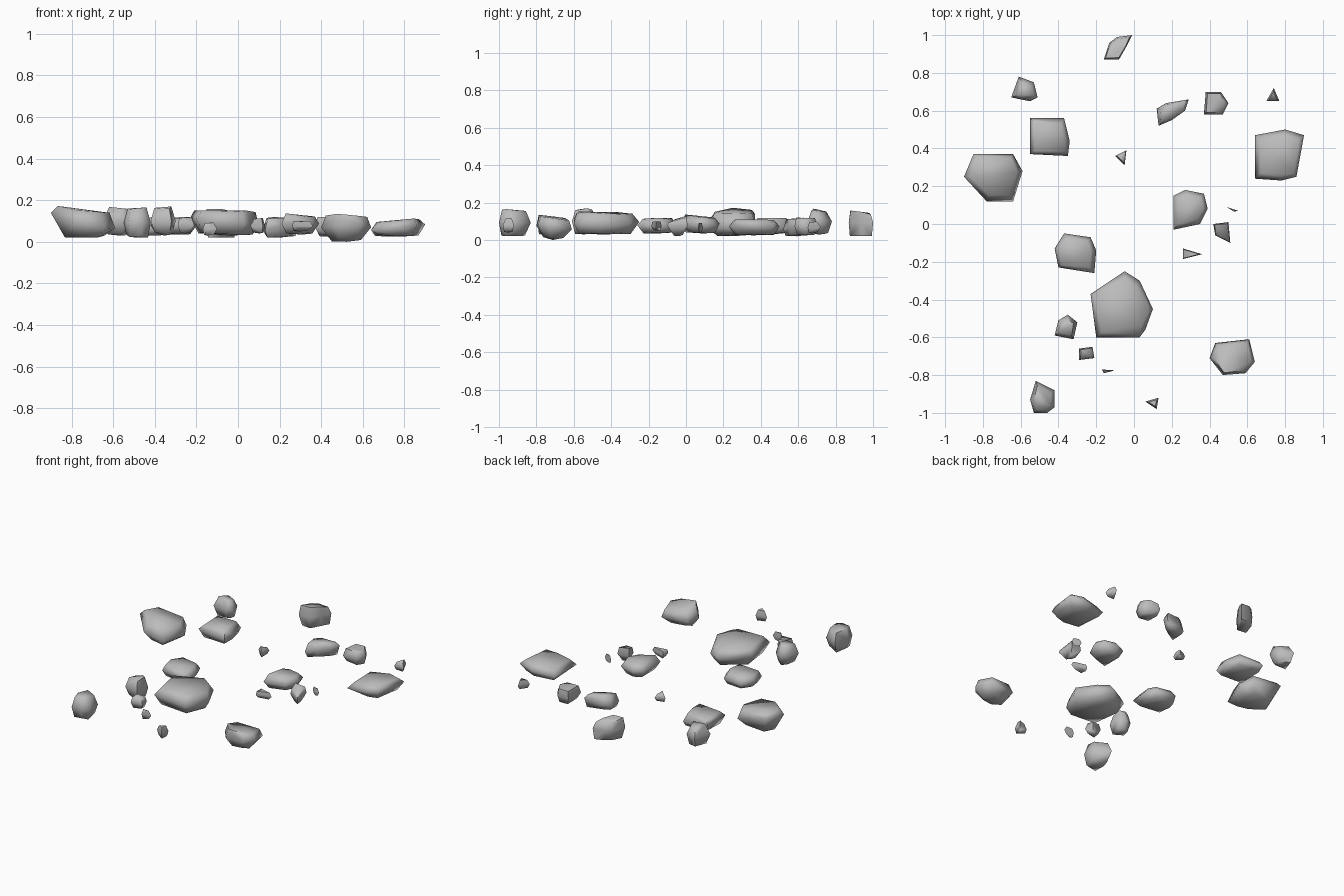
import bpy
import bmesh
import random
from math import radians
from mathutils import Vector

random.seed(4)

default = bpy.data.objects.get("Cube")
if default:
    bpy.data.objects.remove(default)

stone = bpy.data.materials.new("grey stone")
stone.use_nodes = True
grey = (0.5, 0.5, 0.5, 1)
stone.diffuse_color = grey
shader = stone.node_tree.nodes["Principled BSDF"]
shader.inputs["Base Color"].default_value = grey
shader.inputs["Roughness"].default_value = 0.8


def rock(name, outline, low, high, top=0.8, base=0.7, lean=(0, 0), slope=(0, 0)):
    """Convex chip: a widest belt that may lean, a sloping top ring and a base ring."""
    points = [Vector(p) for p in outline]
    centre = sum(points, Vector((0, 0))) / len(points)
    span = high - low
    tilt, fall = Vector(lean), Vector(slope)
    peak = max((p - centre).dot(fall) for p in points) * top
    bm = bmesh.new()
    for p in points:
        arm = p - centre
        # belt
        z = low + span * 0.5 + arm.dot(tilt)
        z = min(max(z, low + span * 0.08), high - span * 0.08)
        bm.verts.new((p.x, p.y, z))
        # slightly irregular top and base, as broken stone is
        upper = arm * top * random.uniform(0.92, 1.08)
        z = high - peak + upper.dot(fall) - span * 0.1 * random.random()
        bm.verts.new((*(centre + upper), z))
        lower = arm * base * random.uniform(0.92, 1.08)
        bm.verts.new((*(centre + lower), low + span * 0.12 * random.random()))
    bm.verts.new((*centre, low))
    hull = bmesh.ops.convex_hull(bm, input=bm.verts)
    spare = {g for g in hull["geom_interior"] + hull["geom_unused"]
             if isinstance(g, bmesh.types.BMVert)}
    bmesh.ops.delete(bm, geom=list(spare), context="VERTS")
    bmesh.ops.recalc_face_normals(bm, faces=bm.faces)
    for face in bm.faces:
        face.smooth = True
    mesh = bpy.data.meshes.new(name)
    bm.to_mesh(mesh)
    bm.free()
    mesh.set_sharp_from_angle(angle=radians(72))
    mesh.materials.append(stone)
    obj = bpy.data.objects.new(name, mesh)
    bpy.context.collection.objects.link(obj)


# Large rocks
rock("largest_rock",
     [(-.05, -.25), (.03, -.3), (.1, -.45), (.06, -.56), (.03, -.6), (-.2, -.6), (-.23, -.37)],
     low=.03, high=.16, top=.85, base=.78, lean=(-.1, 0), slope=(-.03, -.05))
rock("large_right_rock",
     [(-.9, .25), (-.85, .37), (-.64, .37), (-.59, .28), (-.64, .12), (-.78, .12)],
     low=.02, high=.175, base=.6, lean=(-.25, .1), slope=(-.12, .03))
rock("large_left_rock",
     [(.64, .47), (.8, .5), (.9, .47), (.86, .25), (.78, .23), (.64, .24)],
     low=.025, high=.115, base=.78, lean=(.1, 0), slope=(.08, 0))

# Medium rocks
rock("back_right_rock",
     [(-.55, .56), (-.37, .56), (-.34, .44), (-.35, .36), (-.55, .37)],
     low=.03, high=.12, base=.8, lean=(-.1, 0))
rock("centre_left_rock",
     [(.21, .15), (.27, .18), (.37, .16), (.39, .08), (.35, 0), (.21, -.03)],
     low=.035, high=.14, top=.75, slope=(-.05, -.12))
rock("centre_right_rock",
     [(-.37, -.05), (-.23, -.07), (-.2, -.14), (-.21, -.26), (-.4, -.23), (-.42, -.13)],
     low=.035, high=.12, top=.78, base=.75)
rock("front_left_rock",
     [(.43, -.63), (.61, -.61), (.64, -.73), (.59, -.79), (.47, -.8), (.4, -.71)],
     low=0, high=.135, base=.55, lean=(0, -.1), slope=(0, -.12))
rock("front_right_rock",
     [(-.52, -.83), (-.42, -.88), (-.42, -.97), (-.46, -1), (-.53, -1), (-.55, -.93)],
     low=.02, high=.165, top=.7, base=.75)
rock("rear_rock",
     [(-.16, .87), (-.13, .96), (-.09, .99), (-.01, 1), (-.04, .94), (-.08, .87)],
     low=.02, high=.165, top=.88, base=.85, slope=(0, -.15))
rock("rear_right_rock",
     [(-.61, .78), (-.53, .75), (-.51, .67), (-.55, .65), (-.65, .67)],
     low=.03, high=.17, top=.65, slope=(-.1, -.1))
rock("rear_centre_rock",
     [(.13, .52), (.12, .61), (.17, .64), (.29, .66), (.27, .6), (.2, .55)],
     low=.02, high=.12, base=.8, lean=(.2, 0))
rock("rear_left_rock",
     [(.38, .7), (.46, .7), (.5, .64), (.47, .58), (.37, .58)],
     low=.025, high=.12, base=.75)
rock("narrow_right_rock",
     [(-.35, -.48), (-.3, -.52), (-.32, -.61), (-.42, -.59), (-.4, -.51)],
     low=.03, high=.17, top=.7, base=.7)

# Small chips
rock("left_chip", [(.42, 0), (.5, .01), (.51, -.1), (.43, -.06)],
     low=.02, high=.135, top=.85, base=.45, slope=(-.1, .3))
rock("long_left_chip", [(.26, -.13), (.36, -.16), (.26, -.185)],
     low=.05, high=.1)
rock("front_chip", [(-.29, -.66), (-.22, -.65), (-.21, -.71), (-.29, -.72)],
     low=.04, high=.12, top=.75)
rock("centre_chip", [(-.04, .39), (-.1, .36), (-.05, .31)],
     low=.045, high=.1, top=.6)
rock("rear_chip", [(.74, .72), (.77, .65), (.7, .65)],
     low=.035, high=.1, top=.6)
rock("foremost_chip", [(.06, -.94), (.13, -.92), (.12, -.98)],
     low=.04, high=.115, top=.6)
rock("front_splinter", [(-.17, -.77), (-.1, -.775), (-.16, -.79)],
     low=.03, high=.095, top=.6)
rock("left_splinter", [(.49, .09), (.55, .07), (.53, .065)],
     low=.04, high=.095, top=.6)
